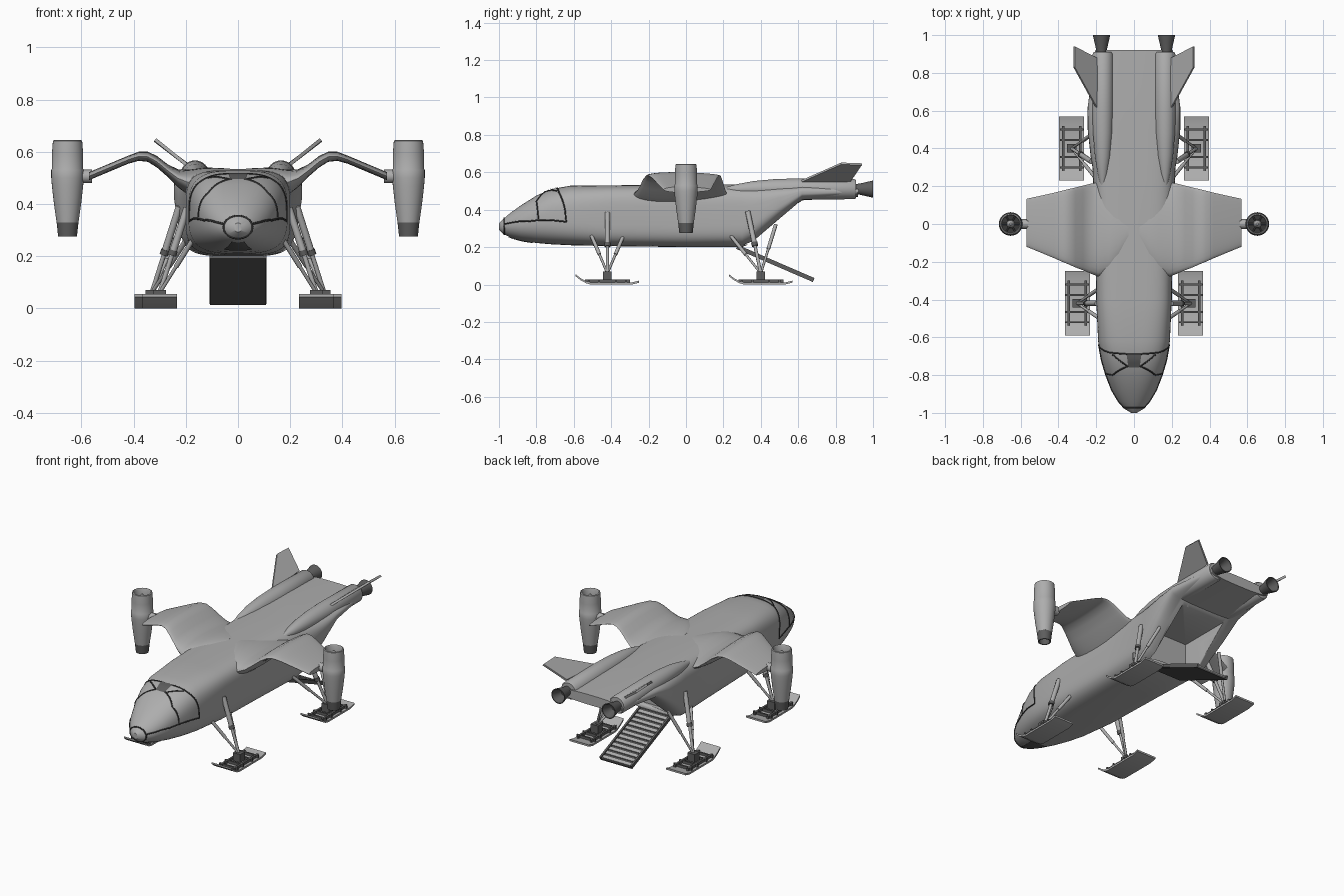
import bpy, bmesh, math
from mathutils import Vector

cube = bpy.data.objects.get("Cube")
if cube:
    bpy.data.objects.remove(cube, do_unlink=True)


def material(name, v):
    m = bpy.data.materials.new(name)
    m.use_nodes = True
    m.diffuse_color = (v, v, v, 1)
    m.node_tree.nodes["Principled BSDF"].inputs["Base Color"].default_value = (v, v, v, 1)
    return m


BODY = material("light grey hull", 0.42)
DARK = material("dark grey metal", 0.11)
TRIM = material("near black trim", 0.04)


def finish(name, bm, mat, angle=35):
    bmesh.ops.recalc_face_normals(bm, faces=bm.faces)
    me = bpy.data.meshes.new(name)
    bm.to_mesh(me)
    bm.free()
    me.materials.append(mat)
    me.shade_smooth()
    me.set_sharp_from_angle(angle=math.radians(angle))
    ob = bpy.data.objects.new(name, me)
    bpy.context.collection.objects.link(ob)
    return ob


def loft(name, rings, mat, closed=True):
    bm = bmesh.new()
    loops = [[bm.verts.new(p) for p in ring] for ring in rings]
    n = len(loops[0])
    for a, b in zip(loops, loops[1:]):
        for i in range(n if closed else n - 1):
            j = (i + 1) % n
            bm.faces.new((a[i], a[j], b[j], b[i]))
    if closed:
        bm.faces.new(loops[0])
        bm.faces.new(loops[-1])
    return finish(name, bm, mat)


def circle(c, r, axis, n=32):
    ring = []
    for i in range(n):
        a = 2 * math.pi * i / n
        u, v = r * math.cos(a), r * math.sin(a)
        ring.append(Vector(c) + Vector((u, v, 0) if axis == "z" else (u, 0, v)))
    return ring


def lathe(name, c, profile, axis, mat):
    step = Vector((0, 0, 1)) if axis == "z" else Vector((0, 1, 0))
    return loft(name, [circle(Vector(c) + step * t, r, axis) for r, t in profile], mat)


def tube(name, pts, r, mat):
    cu = bpy.data.curves.new(name, "CURVE")
    cu.dimensions = "3D"
    cu.bevel_depth = r
    cu.bevel_resolution = 2
    cu.use_fill_caps = True
    sp = cu.splines.new("POLY")
    sp.points.add(len(pts) - 1)
    for p, q in zip(sp.points, pts):
        p.co = (*q, 1)
    cu.materials.append(mat)
    ob = bpy.data.objects.new(name, cu)
    bpy.context.collection.objects.link(ob)
    return ob


def box(name, c, size, mat, tilt=0):
    bm = bmesh.new()
    bmesh.ops.create_cube(bm, size=1)
    bmesh.ops.scale(bm, vec=size, verts=bm.verts)
    ob = finish(name, bm, mat)
    ob.location = c
    ob.rotation_euler.x = tilt
    return ob


# Hull stations: y, half width, bottom, top, squareness
STATIONS = [(-1, .015, .292, .328, 2), (-.98, .048, .272, .348, 2), (-.94, .083, .252, .382, 2),
            (-.88, .117, .235, .425, 2.2), (-.8, .148, .222, .475, 2.5), (-.72, .172, .215, .51, 2.8),
            (-.62, .19, .21, .528, 3.2), (-.4, .2, .205, .53, 4), (0, .205, .2, .535, 4.2),
            (.3, .22, .2, .535, 4.2), (.36, .23, .225, .535, 4), (.5, .245, .347, .535, 3.6),
            (.62, .245, .45, .535, 3), (.92, .205, .468, .53, 2.6)]


def hull_point(y, deg, lift=0):
    for s, e in zip(STATIONS, STATIONS[1:]):
        if y <= e[0]:
            break
    f = (y - s[0]) / (e[0] - s[0])
    _, w, lo, hi, p = [a + (b - a) * f for a, b in zip(s, e)]
    c, sn = math.cos(math.radians(deg)), math.sin(math.radians(deg))
    x = math.copysign(abs(c) ** (2 / p), c) * (w + lift)
    z = math.copysign(abs(sn) ** (2 / p), sn) * ((hi - lo) / 2 + lift)
    return Vector((x, y, (lo + hi) / 2 + z))


hull = loft("hull", [[hull_point(s[0], i * 5) for i in range(72)] for s in STATIONS], BODY)
cargo = box("cargo_bay_cutter", (0, .44, .325), (.3, .34, .22), BODY)
cargo.hide_render = True
cargo.hide_viewport = True
cargo.display_type = "WIRE"
cut = hull.modifiers.new("cargo bay", "BOOLEAN")
cut.operation = "DIFFERENCE"
cut.solver = "EXACT"
cut.object = cargo


# Canopy seams, roof plate and chin sensor follow the hull surface
def seam(name, path, steps=14):
    pts = []
    for (y0, a0), (y1, a1) in zip(path, path[1:]):
        pts += [hull_point(y0 + (y1 - y0) * i / steps, a0 + (a1 - a0) * i / steps) for i in range(steps + 1)]
    tube(name, pts, .004, TRIM)


def patch(name, y0, y1, a0, a1):
    rows = [[hull_point(y0 + (y1 - y0) * i / 6, a0 + (a1 - a0) * j / 8, .004) for j in range(9)] for i in range(7)]
    loft(name, rows, DARK, closed=False)


for side, m in (("left", lambda a: a), ("right", lambda a: 180 - a)):
    seam(side + "_canopy_rear_frame", [(-.69, m(90)), (-.68, m(50)), (-.64, m(-5))])
    seam(side + "_windscreen_frame", [(-.75, m(86)), (-.8, m(45)), (-.79, m(0))])
    seam(side + "_canopy_sill", [(-.97, m(15)), (-.85, m(0)), (-.64, m(-5))])
    seam(side + "_roof_window_frame", [(-.75, m(82)), (-.69, m(58))])
seam("nose_ring", [(-.972, 0), (-.972, 360)], 32)
patch("roof_plate", -.76, -.69, 84, 96)
patch("chin_sensor", -.95, -.82, 252, 288)

# Wing stations: x, front y, back y, top z, bottom z
WING = [(.03, -.1, .06, .535, .5), (.08, -.2, .14, .538, .48), (.13, -.262, .19, .538, .45),
        (.19, -.278, .22, .53, .435), (.23, -.262, .213, .532, .465), (.27, -.245, .203, .552, .505),
        (.31, -.23, .193, .583, .54), (.345, -.214, .185, .6, .562), (.38, -.2, .176, .6, .566),
        (.42, -.182, .166, .585, .555), (.57, -.12, .133, .522, .492)]


def wing_ring(s, x, y0, y1, hi, lo):
    ring = []
    for i in range(32):
        a = 2 * math.pi * i / 32
        t = (1 - math.cos(a)) / 2
        sn = math.sin(a)
        thick = abs(sn) * (1.25 - .5 * t)
        z = (hi + lo) / 2 + math.copysign(thick, sn) * (hi - lo) / 2
        ring.append(Vector((s * x, y0 + (y1 - y0) * t, z)))
    return ring


def leg(name, s, y, x, top, braces):
    # Skid: flat runner with an upturned front end
    runner = [(-.18, .046), (-.155, .026), (-.125, .009), (-.1, .002), (.12, .002), (.16, .012)]
    rings = [[(s * (x + dx), y + .01 + dy, z + dz)
              for dx, dz in ((-.066, -.002), (.066, -.002), (.066, .009), (-.066, .009))] for dy, z in runner]
    loft(name + "_skid", rings, BODY)
    for dx in (-.045, .045):
        box(name + "_skid_rail", (s * (x + dx), y, .02), (.012, .24, .016), DARK)
    for dy in (-.1, -.045, .045, .1):
        box(name + "_skid_crossbar", (s * x, y + dy, .02), (.125, .01, .016), DARK)
    box(name + "_ankle", (s * x, y, .045), (.05, .045, .05), DARK)
    # Main shock strut and braces
    foot, head = Vector((s * x, y, .06)), Vector((s * top[0], top[1], top[2]))
    tube(name + "_piston", [foot, head], .009, BODY)
    tube(name + "_cylinder", [foot.lerp(head, .48), head], .014, BODY)
    tube(name + "_collar", [foot.lerp(head, .44), foot.lerp(head, .5)], .017, DARK)
    for b in braces:
        end = Vector((s * b[0], b[1], b[2]))
        tube(name + "_brace", [foot, end], .007, BODY)
        tube(name + "_brace_sleeve", [foot.lerp(end, .5), end], .01, BODY)


for side, s in (("left", 1), ("right", -1)):
    loft(side + "_wing", [wing_ring(s, *w) for w in WING], BODY)
    tube(side + "_pod_mount", [(s * .56, 0, .506), (s * .61, 0, .506)], .026, BODY)

    # Vertical lift pod with open intake, fan and nozzle
    pod = (s * .653, 0, 0)
    lathe(side + "_lift_pod", pod, [(.042, .33), (.052, .4), (.06, .47), (.0625, .5), (.0625, .53), (.06, .535),
                                    (.06, .59), (.056, .642), (.05, .645), (.046, .638), (.046, .59)], "z", BODY)
    lathe(side + "_lift_nozzle", pod, [(.03, .31), (.03, .276), (.036, .276), (.042, .331)], "z", DARK)
    lathe(side + "_fan_disc", pod, [(.046, .588), (.046, .594)], "z", TRIM)
    lathe(side + "_fan_hub", pod, [(.022, .59), (.018, .615), (.006, .63)], "z", BODY)
    for i in range(6):
        a = math.pi * i / 3
        c, d = math.cos(a), math.sin(a)
        tube(side + "_fan_vane", [(pod[0] + .015 * c, .015 * d, .605), (pod[0] + .047 * c, .047 * d, .605)], .004, DARK)

    # Rear engine fairing and flared nozzle
    path = [(.18, .006, .505), (.27, .028, .508), (.36, .042, .511), (.48, .052, .512), (.6, .056, .511), (.9, .054, .51),
            (.91, .048, .51)]
    loft(side + "_engine", [circle((s * .165, y, z), r, "y") for y, r, z in path], BODY)
    lathe(side + "_engine_nozzle", (s * .172, 0, .51), [(.026, .9), (.03, .93), (.046, 1), (.041, 1), (.02, .94)],
          "y", DARK)

    # Canted tail fin
    fin = [(.19, .6, .545), (.2, .88, .555), (.317, .94, .643), (.317, .83, .647)]
    off = Vector((s * -.004, 0, .005))
    loft(side + "_tail_fin", [[Vector((s * x, y, z)) + off * k for x, y, z in fin] for k in (-1, 1)], BODY)

    leg(side + "_front_leg", s, -.42, .3, (.195, -.42, .385), [(.175, -.505, .26), (.175, -.335, .26)])
    leg(side + "_rear_leg", s, .4, .33, (.225, .33, .39), [(.2, .24, .26), (.215, .48, .32)])

# Loading ramp with treads
start, end = Vector((0, .27, .195)), Vector((0, .68, .018))
run = end - start
tilt = math.atan2(run.z, run.y)
up = Vector((0, -math.sin(tilt), math.cos(tilt)))
box("ramp_plate", (start + end) / 2, (.216, run.length, .01), DARK, tilt)
for s in (-1, 1):
    box("ramp_rail", (start + end) / 2 + Vector((s * .104, 0, 0)) + up * .008, (.012, run.length, .02), DARK, tilt)
for i in range(13):
    box("ramp_tread", start.lerp(end, (i + .5) / 13) + up * .008, (.194, .022, .008), BODY, tilt)
